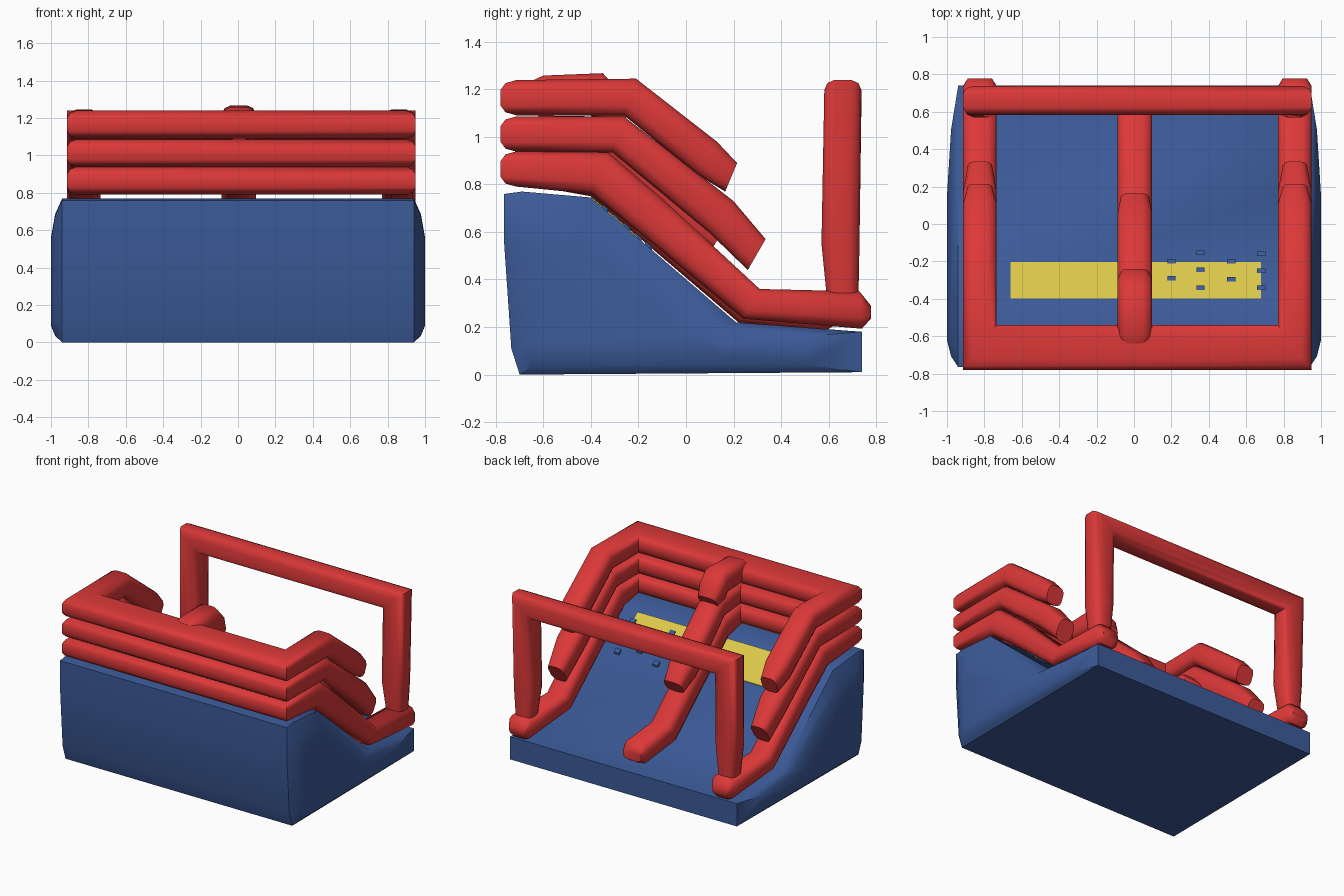
import bpy, bmesh, math
from mathutils import Vector as V

if "Cube" in bpy.data.objects:
    bpy.data.objects.remove(bpy.data.objects["Cube"])


def mat(name, col):
    m = bpy.data.materials.new(name)
    m.diffuse_color = (*col, 1)
    m.use_nodes = True
    m.node_tree.nodes["Principled BSDF"].inputs["Base Color"].default_value = m.diffuse_color
    return m


RED = mat("red vinyl", (0.72, 0.04, 0.04))
BLUE = mat("blue vinyl", (0.045, 0.105, 0.32))
YELLOW = mat("yellow panel", (0.72, 0.58, 0.07))
CX = 0.018            # the rails sit slightly off centre
OUT, INN = 0.932, 0.752


def finish(name, bm, material, angle=50):
    bmesh.ops.recalc_face_normals(bm, faces=bm.faces[:])
    me = bpy.data.meshes.new(name)
    bm.to_mesh(me)
    bm.free()
    ob = bpy.data.objects.new(name, me)
    bpy.context.collection.objects.link(ob)
    me.materials.append(material)
    if angle:
        bpy.ops.object.select_all(action='DESELECT')
        ob.select_set(True)
        bpy.context.view_layer.objects.active = ob
        bpy.ops.object.shade_smooth_by_angle(angle=math.radians(angle))
    return ob


def loft(name, rings, material, angle=50):
    """Skin a list of equally long point rings and cap both ends."""
    bm = bmesh.new()
    vs = [[bm.verts.new(p) for p in r] for r in rings]
    n = len(vs[0])
    for a, b in zip(vs, vs[1:]):
        for i in range(n):
            j = (i + 1) % n
            bm.faces.new((a[i], a[j], b[j], b[i]))
    bm.faces.new(vs[0][::-1])
    bm.faces.new(vs[-1])
    return finish(name, bm, material, angle)


def ring(outer, inner, up, n=12, power=0.6):
    """Soft-cornered tube section between an outer and inner edge point."""
    c, s = (V(outer) + V(inner)) / 2, (V(outer) - V(inner)) / 2
    pts = []
    for k in range(n):
        t = 2 * math.pi * (k + 0.5) / n
        ca, sa = math.cos(t), math.sin(t)
        f = math.cos(math.pi / n) ** power
        ca = math.copysign(abs(ca) ** power, ca) / f
        sa = math.copysign(abs(sa) ** power, sa) / f
        pts.append(c + s * ca + V(up) * sa)
    return pts


def mirror_ring(r):
    return [V((2 * CX - p.x, p.y, p.z)) for p in r]


def station(x_out, x_in, top, bot):
    y, z = (top[0] + bot[0]) / 2, (top[1] + bot[1]) / 2
    up = (0, (top[0] - bot[0]) / 2, (top[1] - bot[1]) / 2)
    return ring((x_out, y, z), (x_in, y, z), up)


# blue slide body: side profile with bulging cheeks
outer = [(-.70, 0), (-.735, .11), (-.765, .55), (-.765, .76), (-.69, .77),
         (-.40, .745), (.21, .22), (.74, .18), (.74, .01)]
cheek = [(-.57, .09), (-.60, .13), (-.62, .50), (-.62, .55), (-.56, .56),
         (-.45, .53), (-.02, .17), (.15, .13), (.15, .09)]
mid = [(o[0] * .6 + c[0] * .4, o[1] * .6 + c[1] * .4) for o, c in zip(outer, cheek)]
sections = [(-1, cheek), (-.978, mid), (-.94, outer), (.94, outer), (.978, mid), (1, cheek)]
loft("slide_body", [[(x, y, z) for y, z in p] for x, p in sections], BLUE, 42)

# three stacked U-shaped side rails: (top edge, bottom edge) pairs in y, z
rails = {
    "upper_rail": (1.165, [((-.21, 1.245), (-.26, 1.09)), ((.13, .98), (.05, .84)),
                           ((.215, .89), (.165, .77))]),
    "middle_rail": (1.012, [((-.26, 1.085), (-.31, .935)), ((.20, .73), (.10, .595)),
                            ((.335, .57), (.26, .44))]),
    "lower_rail": (.865, [((-.33, .935), (-.40, .76)), ((-.10, .74), (-.17, .575)),
                          ((.31, .36), (.24, .235)), ((.73, .35), (.74, .193)),
                          ((.778, .29), (.778, .235))]),
}
for name, (z, stations) in rails.items():
    side = [ring((CX + OUT, -.78, z), (CX + INN, -.54, z), (0, 0, .074))]
    for i, (t, b) in enumerate(stations):
        d = .025 if i == len(stations) - 1 else 0
        side.append(station(CX + OUT - d, CX + INN + d, t, b))
    loft(name, [mirror_ring(r) for r in side[::-1]] + side, RED)

# arch at the slide exit
half = [ring((CX + OUT, .66, 1.24), (CX + INN, .66, 1.085), (0, .078, 0)),
        ring((CX + OUT - .01, .65, .55), (CX + INN, .65, .55), (0, .08, 0)),
        ring((CX + OUT - .03, .66, .30), (CX + INN + .03, .66, .30), (0, .065, 0))]
loft("exit_arch", [mirror_ring(r) for r in half[::-1]] + half, RED)

# centre divider: three stacked tubes between the two lanes
dividers = {
    "upper_divider": [((-.64, 1.24), (-.64, 1.12)), ((-.60, 1.258), (-.60, 1.10)),
                      ((-.35, 1.268), (-.40, 1.09)), ((-.27, 1.18), (-.36, 1.05)),
                      ((-.24, 1.10), (-.29, 1.02))],
    "middle_divider": [((-.62, 1.09), (-.62, .94)), ((-.31, 1.085), (-.36, .93)),
                       ((.09, .73), (-.02, .60)), ((.165, .62), (.11, .53))],
    "lower_divider": [((-.62, .94), (-.62, .79)), ((-.35, .93), (-.40, .75)),
                      ((.30, .36), (.22, .22)), ((.59, .335), (.58, .18)),
                      ((.63, .29), (.63, .21))],
}
for name, stations in dividers.items():
    rings = []
    for i, (t, b) in enumerate(stations):
        w = .075 if i in (0, len(stations) - 1) else .092
        rings.append(station(.005 + w, .005 - w, t, b))
    loft(name, rings, RED)


# thin plates lying on the slope
def slope_plate(name, x, y, w, d, lift, material):
    k = (.22 - .745) / .61
    bm = bmesh.new()
    vs = []
    for h in (-.003, lift):
        for sx, sy in ((-1, -1), (1, -1), (1, 1), (-1, 1)):
            yy = y + sy * d / 2
            vs.append(bm.verts.new((x + sx * w / 2, yy, .745 + k * (yy + .40) + h)))
    for f in ((3, 2, 1, 0), (4, 5, 6, 7), (0, 1, 5, 4), (1, 2, 6, 5), (2, 3, 7, 6), (3, 0, 4, 7)):
        bm.faces.new([vs[i] for i in f])
    finish(name, bm, material, 0)


slope_plate("yellow_band", .01, -.302, 1.34, .195, .005, YELLOW)
for x, ys in ((.20, (-.20, -.29)), (.355, (-.155, -.245, -.34)),
              (.52, (-.20, -.295)), (.68, (-.16, -.25, -.34))):
    for y in ys:
        slope_plate("grip_pad", x, y, .044, .024, .014, BLUE)
